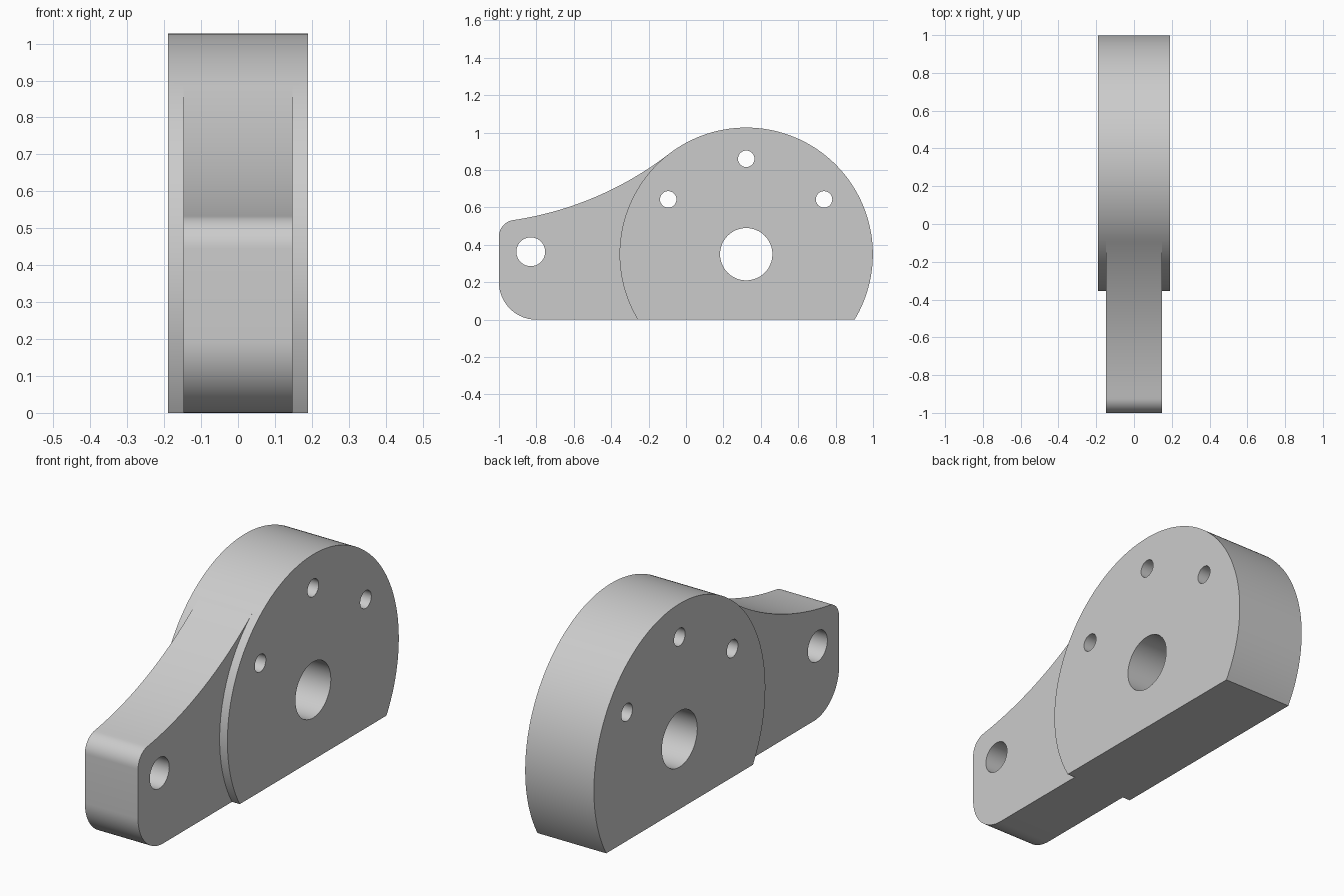
import bpy
import bmesh
from math import atan2, cos, hypot, pi, radians, sin

cube = bpy.data.objects.get("Cube")
if cube:
    bpy.data.objects.remove(cube, do_unlink=True)

grey = bpy.data.materials.new("plain grey")
grey.use_nodes = True
grey.diffuse_color = (0.6, 0.6, 0.6, 1)
grey.node_tree.nodes["Principled BSDF"].inputs["Base Color"].default_value = grey.diffuse_color


def arc(cy, cz, r, start, end, steps):
    """Points along an arc in the side plane, angles in radians."""
    angles = [start + (end - start) * i / steps for i in range(steps + 1)]
    return [(cy + r * cos(a), cz + r * sin(a)) for a in angles]


def prism(name, profile, half_width):
    """Extrude a side profile symmetrically across x."""
    bm = bmesh.new()
    face = bm.faces.new([bm.verts.new((-half_width, y, z)) for y, z in profile])
    side = bmesh.ops.extrude_face_region(bm, geom=[face])["geom"]
    moved = [v for v in side if isinstance(v, bmesh.types.BMVert)]
    bmesh.ops.translate(bm, verts=moved, vec=(2 * half_width, 0, 0))
    bmesh.ops.recalc_face_normals(bm, faces=bm.faces)
    mesh = bpy.data.meshes.new(name)
    bm.to_mesh(mesh)
    bm.free()
    mesh.materials.append(grey)
    obj = bpy.data.objects.new(name, mesh)
    bpy.context.collection.objects.link(obj)
    return obj


def combine(target, tool, operation):
    """Apply a boolean and discard the tool object."""
    mod = target.modifiers.new(operation.lower(), "BOOLEAN")
    mod.operation = operation
    mod.solver = "EXACT"
    mod.object = tool
    bpy.context.view_layer.objects.active = target
    bpy.ops.object.modifier_apply(modifier=mod.name)
    bpy.data.objects.remove(tool, do_unlink=True)


# Thick round body with a flat foot
CY, CZ, R = 0.322, 0.35, 0.677
foot = atan2(-CZ, (R * R - CZ * CZ) ** 0.5)
body = prism("bracket_body", arc(CY, CZ, R, foot, pi - foot, 128), 0.19)

# Thinner arm: concave top tangent to the body, rounded corners at the tip
join = radians(127.6)
ty, tz = CY + R * cos(join), CZ + R * sin(join)
ay, az = -0.925, 0.532
dy, dz = ty - ay, tz - az
sweep = -(dy * dy + dz * dz) / (2 * (cos(join) * dy + sin(join) * dz))
sy, sz = ty + sweep * cos(join), tz + sweep * sin(join)
tip = atan2(az - sz, ay - sy)
lean = tip + pi
corner = (1 + ay) / (1 + cos(lean))
cy, cz = ay - corner * cos(lean), az - corner * sin(lean)

profile = arc(sy, sz, sweep, join - pi, tip, 40)
profile += arc(cy, cz, corner, lean, pi, 12)[1:]
profile += arc(-0.8, 0.2, 0.2, pi, 1.5 * pi, 20)
profile += [(0.1, 0), (0.1, 0.7)]
arm = prism("arm", profile, 0.147)
combine(body, arm, "UNION")

# Through holes: shaft bore, three bolt holes, arm pivot
holes = [(CY, CZ, 0.14), (CY, 0.86, 0.044), (-0.095, 0.643, 0.044),
         (0.738, 0.643, 0.044), (-0.83, 0.363, 0.077)]
for y, z, r in holes:
    cutter = prism("hole_cutter", arc(y, z, r, 0, 2 * pi, 48)[:-1], 0.3)
    cutter.hide_render = True
    combine(body, cutter, "DIFFERENCE")

# Smooth curved walls, crisp rims
bpy.ops.object.select_all(action="DESELECT")
body.select_set(True)
bpy.context.view_layer.objects.active = body
bpy.ops.object.shade_smooth_by_angle(angle=radians(30))
